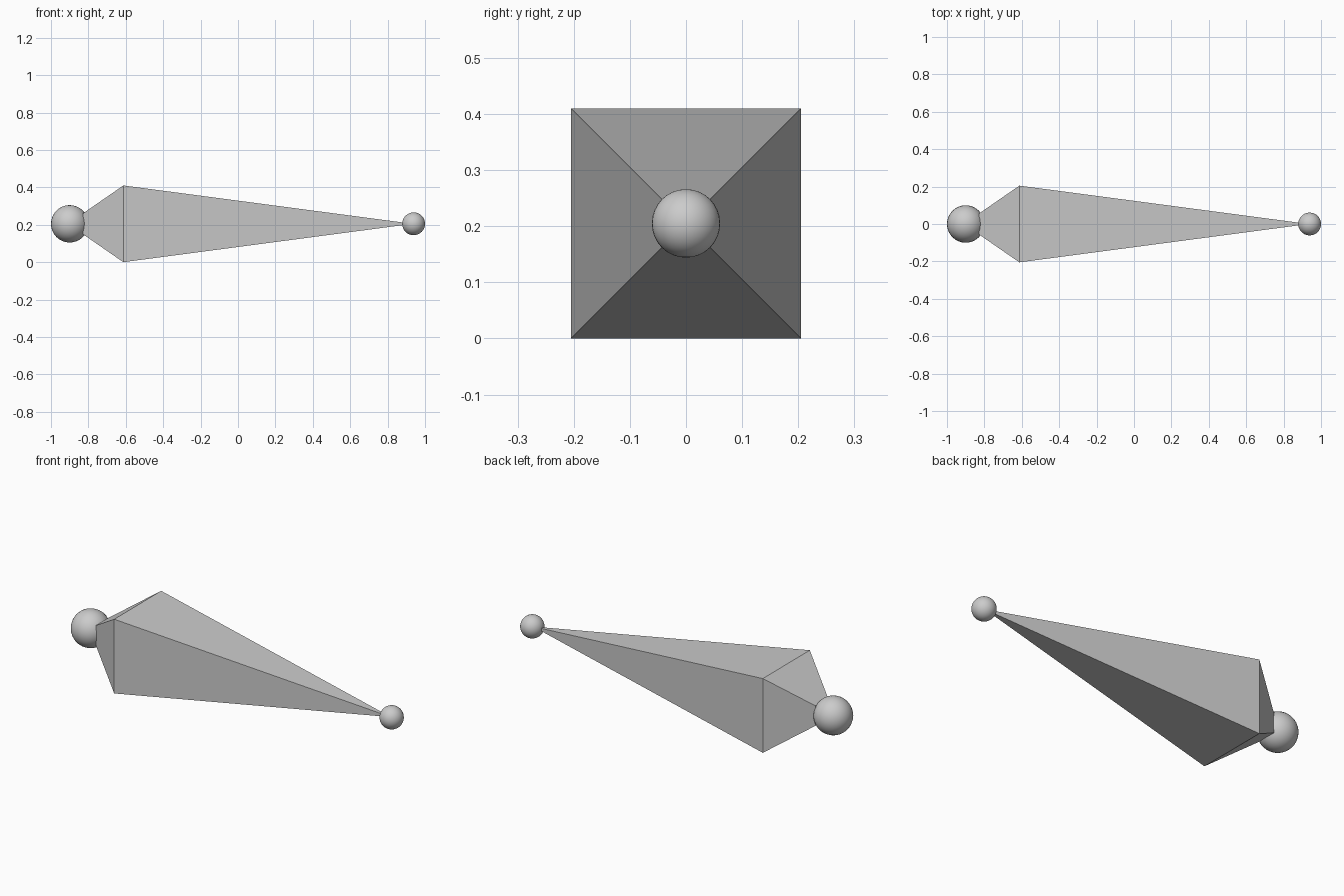
import bpy, bmesh

if "Cube" in bpy.data.objects:
    bpy.data.objects.remove(bpy.data.objects["Cube"])

Z = 0.205  # height of the bone's long axis


def joint(name, x, r):
    bpy.ops.mesh.primitive_uv_sphere_add(segments=32, ring_count=16, radius=r, location=(x, 0, Z))
    ob = bpy.context.object
    ob.name = name
    bpy.ops.object.shade_smooth()


# Ball joints at both ends
joint("head_joint", -0.90, 0.10)
joint("tail_joint", 0.939, 0.061)

# Tapered square shaft: blunt root, wide shoulder, pointed tip
bm = bmesh.new()
rings = []
for x, h in ((-0.83, 0.055), (-0.613, 0.205)):
    rings.append([bm.verts.new((x, a * h, Z + b * h))
                  for a, b in ((-1, -1), (1, -1), (1, 1), (-1, 1))])
tip = bm.verts.new((0.935, 0, Z))
root, shoulder = rings
bm.faces.new(root)
for i in range(4):
    j = (i + 1) % 4
    bm.faces.new((root[i], root[j], shoulder[j], shoulder[i]))
    bm.faces.new((shoulder[i], shoulder[j], tip))
bmesh.ops.recalc_face_normals(bm, faces=bm.faces)
mesh = bpy.data.meshes.new("shaft")
bm.to_mesh(mesh)
bm.free()
bpy.context.collection.objects.link(bpy.data.objects.new("shaft", mesh))
